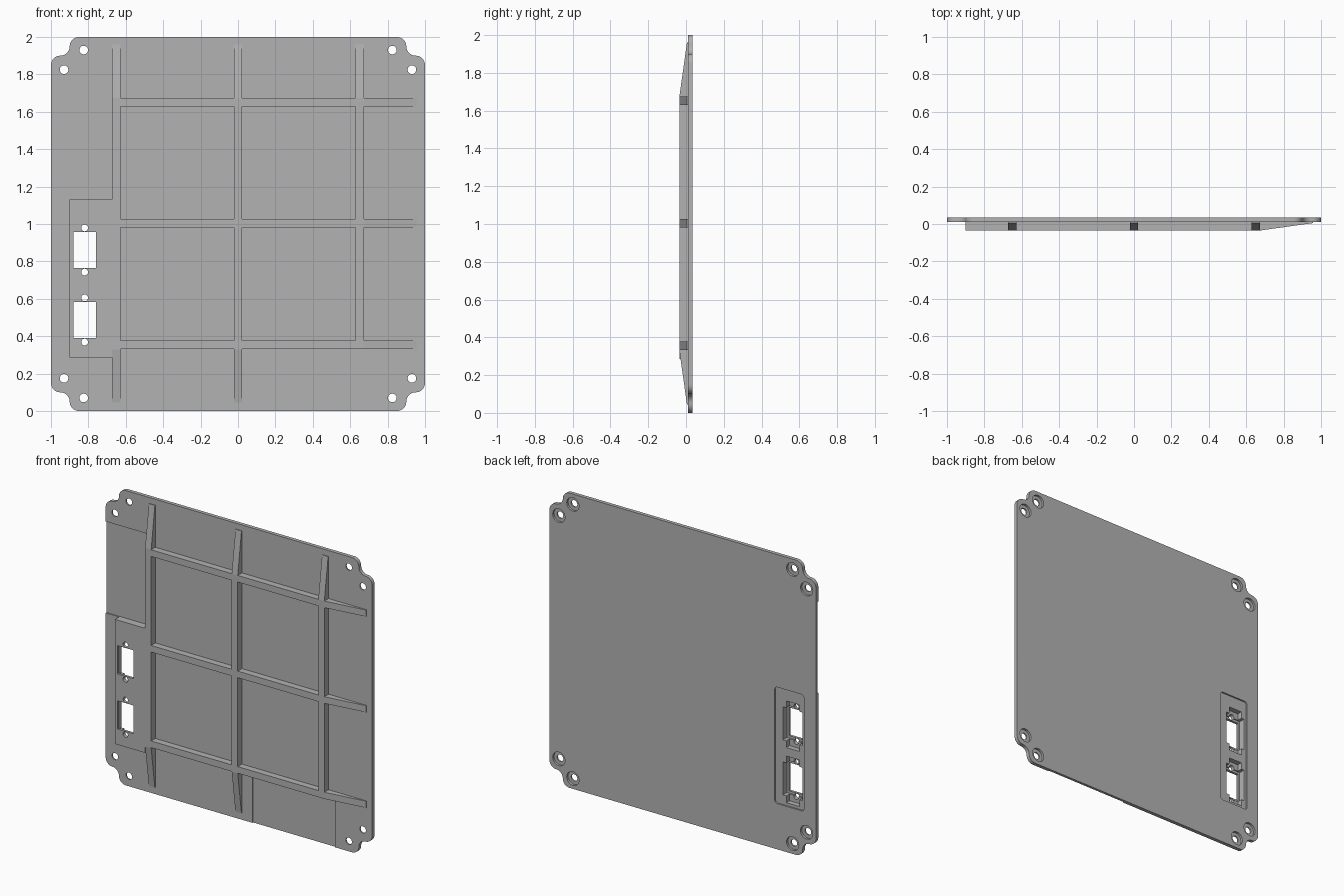
import bpy
import bmesh
import math
from mathutils import Vector

cube = bpy.data.objects.get("Cube")
if cube:
    bpy.data.objects.remove(cube, do_unlink=True)

grey = bpy.data.materials.new("plain grey")
grey.use_nodes = True
GREY = (0.45, 0.45, 0.45, 1)
grey.diffuse_color = GREY
grey.node_tree.nodes["Principled BSDF"].inputs["Base Color"].default_value = GREY

BACK, FACE, RIB_TOP = 0.035, 0.01, -0.035
EMBED = 0.013      # how deep ribs sink into the panel
HALF = 0.0225      # half the rib width


def prism(name, points, sweep):
    """Solid made by sweeping a flat outline along a vector."""
    bm = bmesh.new()
    face = bm.faces.new([bm.verts.new(p) for p in points])
    moved = bmesh.ops.extrude_face_region(bm, geom=[face])["geom"]
    bmesh.ops.translate(bm, vec=Vector(sweep),
                        verts=[v for v in moved if isinstance(v, bmesh.types.BMVert)])
    bmesh.ops.recalc_face_normals(bm, faces=bm.faces)
    mesh = bpy.data.meshes.new(name)
    bm.to_mesh(mesh)
    bm.free()
    mesh.materials.append(grey)
    obj = bpy.data.objects.new(name, mesh)
    bpy.context.collection.objects.link(obj)
    return obj


def box(name, x0, x1, y0, y1, z0, z1):
    return prism(name, [(x0, y0, z0), (x1, y0, z0), (x1, y0, z1), (x0, y0, z1)],
                 (0, y1 - y0, 0))


def arc(cx, cz, r, start, end, steps=8):
    angles = [math.radians(start + (end - start) * i / steps) for i in range(steps + 1)]
    return [(cx + r * math.cos(a), cz + r * math.sin(a)) for a in angles]


def rod(name, x, z, r, y0, y1):
    ring = arc(x, z, r, 0, 360, 32)[:-1]
    return prism(name, [(px, y0, pz) for px, pz in ring], (0, y1 - y0, 0))


def cut(targets, cutter):
    """Subtract the cutter from each target, then discard it."""
    cutter.hide_render = True
    for target in targets:
        mod = target.modifiers.new("cut", "BOOLEAN")
        mod.operation = "DIFFERENCE"
        mod.solver = "EXACT"
        mod.object = cutter
        bpy.context.view_layer.objects.active = target
        bpy.ops.object.modifier_apply(modifier=mod.name)
    bpy.data.objects.remove(cutter, do_unlink=True)


# Panel with a scalloped notch at each corner
R = 0.05
corner = (arc(0.95, 0.85, R, 0, 90) + arc(0.95, 0.95, R, 270, 180)[1:]
          + arc(0.85, 0.95, R, 0, 90)[1:])
outline = []
for sx, sz in ((1, 1), (-1, 1), (-1, -1), (1, -1)):
    quarter = [(sx * x, FACE, 1 + sz * z) for x, z in corner]
    outline += quarter if sx * sz > 0 else quarter[::-1]
panel = prism("panel", outline, (0, BACK - FACE, 0))

# Counterbored screw holes
for sx in (-1, 1):
    for sz in (-1, 1):
        for dx, dz in ((0.93, 0.825), (0.825, 0.93)):
            x, z = sx * dx, 1 + sz * dz
            cut([panel], rod("screw_hole", x, z, 0.023, -0.1, 0.1))
            cut([panel], rod("screw_bore", x, z, 0.046, 0.02, 0.1))

# Shallow recesses on the front face
cut([panel], box("side_recess", -1.1, -0.6725, -0.1, 0.017, 1.13, 1.75))
cut([panel], box("bottom_recess", 0.1, 0.72, -0.1, 0.017, -0.1, 0.3325))

# Connector block with a rounded pocket behind it
block = box("connector_block", -0.9, -0.6725, RIB_TOP, EMBED, 0.285, 1.13)
pocket = []
for cx, cz, start in ((-0.71, 1.08, 0), (-0.89, 1.08, 90),
                      (-0.89, 0.33, 180), (-0.71, 0.33, 270)):
    pocket += arc(cx, cz, 0.02, start, start + 90, 4)
cut([panel], prism("back_pocket", [(x, 0.025, z) for x, z in pocket], (0, 0.1, 0)))

# Two connector openings, each with a stepped rear recess and two screw holes
X = -0.82
both = [panel, block]
for z in (0.487, 0.861):
    cut(both, box("wide_recess", X - 0.072, X + 0.075, -0.018, 0.1, z - 0.112, z + 0.112))
    cut(both, box("tall_recess", X - 0.05, X + 0.05, -0.01, 0.1, z - 0.158, z + 0.158))
    cut(both, box("opening", X - 0.06, X + 0.06, -0.1, 0.1, z - 0.096, z + 0.096))
    for side in (-1, 1):
        cut(both, rod("connector_hole", X, z + side * 0.118, 0.018, -0.1, 0.1))


def rib(name, lo, hi, across, upright, taper_lo=False, taper_hi=False):
    """Rib from lo to hi whose chosen ends slope down to the panel."""
    slope, tip = 0.285, 0.005
    profile = [(lo, EMBED)]
    profile += [(lo, tip), (lo + slope, RIB_TOP)] if taper_lo else [(lo, RIB_TOP)]
    profile += [(hi - slope, RIB_TOP), (hi, tip)] if taper_hi else [(hi, RIB_TOP)]
    profile.append((hi, EMBED))
    edge = across - HALF
    if upright:
        return prism(name, [(edge, y, t) for t, y in profile], (2 * HALF, 0, 0))
    return prism(name, [(t, y, edge) for t, y in profile], (0, 0, 2 * HALF))


# Upright ribs
columns = (-0.65, 0, 0.65)
rows = (0.355, 1.003, 1.652)
rib("right_upright_rib", 0.045, 1.96, columns[0], True, True, True)
rib("middle_upright_rib", 0.045, 1.96, columns[1], True, True, True)
rib("left_upright_rib", rows[0] - HALF, 1.96, columns[2], True, False, True)

# Cross ribs, running between the uprights and out to the left edge
for row, label in zip(rows, ("lower", "middle", "upper")):
    for a, b in zip(columns, columns[1:]):
        rib(label + "_cross_rib", a + HALF, b - HALF, row, False)
    rib(label + "_cross_rib_end", columns[2] + HALF, 0.958, row, False, False, True)

# Smooth the round walls and keep every edge crisp
bpy.ops.object.select_all(action="DESELECT")
for obj in both:
    obj.select_set(True)
bpy.context.view_layer.objects.active = panel
bpy.ops.object.shade_smooth_by_angle(angle=math.radians(30))
